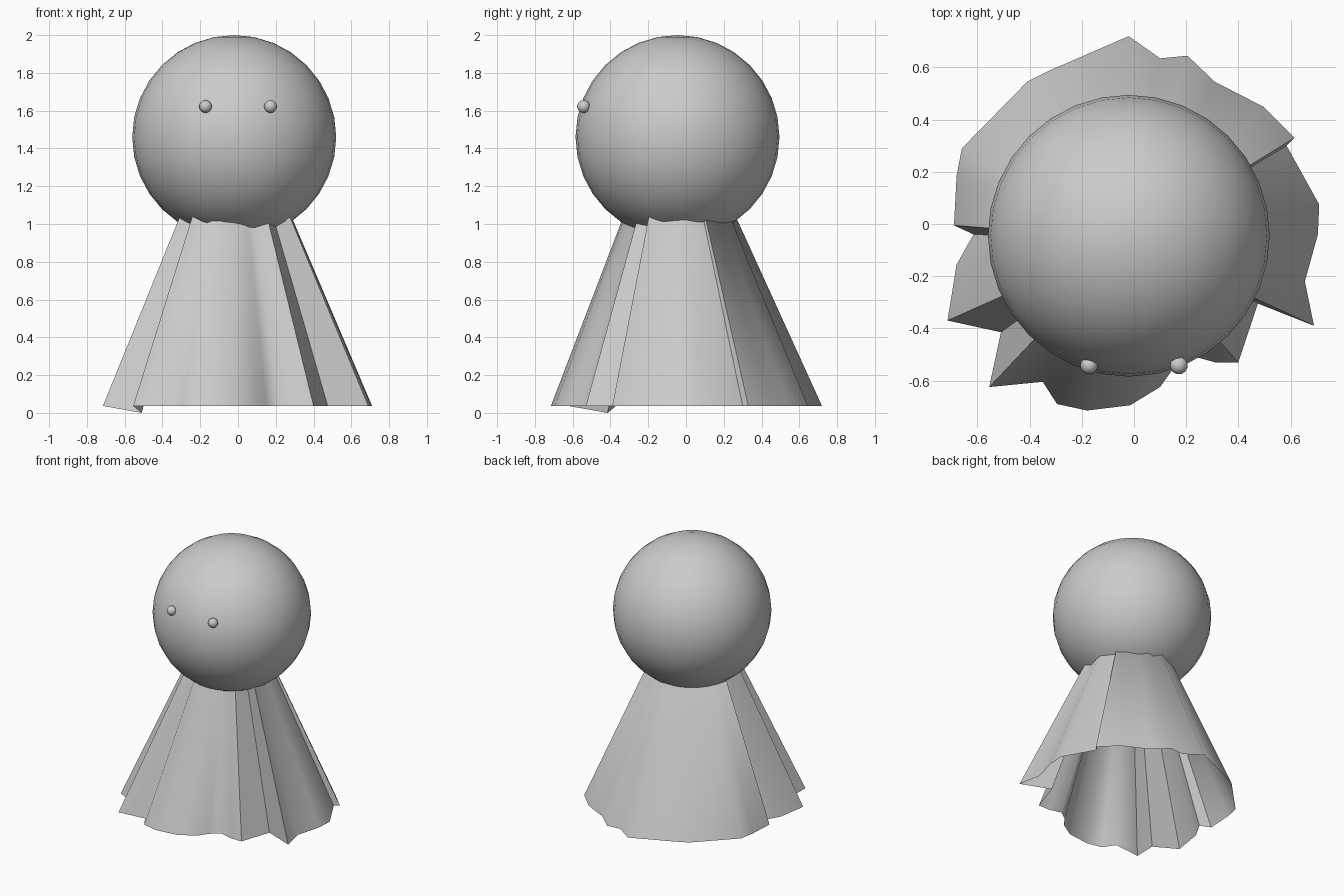
import bpy, bmesh, math

if "Cube" in bpy.data.objects:
    bpy.data.objects.remove(bpy.data.objects["Cube"])


def smooth(obj, angle):
    bpy.ops.object.select_all(action='DESELECT')
    obj.select_set(True)
    bpy.context.view_layer.objects.active = obj
    bpy.ops.object.shade_smooth_by_angle(angle=math.radians(angle))


def ball(name, centre, radius, segments, rings):
    bpy.ops.mesh.primitive_uv_sphere_add(segments=segments, ring_count=rings,
                                         radius=radius, location=centre)
    obj = bpy.context.object
    obj.name = name
    smooth(obj, 60)
    return obj


# Round head
ball("head", (-0.02, -0.045, 1.46), 0.54, 32, 16)

# Small bead eyes
for side, x in (("left", -0.172), ("right", 0.172)):
    ball(side + "_eye", (x, -0.542, 1.622), 0.034, 16, 10)

# Ragged hem of the cloth, clockwise from the back
hem = [
    (-0.02, 0.72), (0.10, 0.635), (0.205, 0.645), (0.31, 0.545),
    (0.495, 0.45), (0.615, 0.33), (0.585, 0.30), (0.71, 0.075),
    (0.705, -0.04), (0.655, -0.22), (0.69, -0.39), (0.475, -0.305),
    (0.40, -0.53), (0.31, -0.53), (0.22, -0.505), (0.15, -0.555),
    (0.10, -0.625), (-0.015, -0.695), (-0.18, -0.715), (-0.295, -0.69),
    (-0.35, -0.605), (-0.555, -0.625), (-0.51, -0.415), (-0.715, -0.37),
    (-0.68, -0.155), (-0.615, -0.04), (-0.69, -0.005), (-0.68, 0.185),
    (-0.66, 0.29), (-0.41, 0.545), (-0.32, 0.59),
]
LOW_FOLD = 22  # the one fold that touches the floor

# Open cloth cone, its tip hidden inside the head
bm = bmesh.new()
tip = bm.verts.new((-0.02, -0.06, 1.75))
ring = [bm.verts.new((x, y, 0.0 if i == LOW_FOLD else 0.037))
        for i, (x, y) in enumerate(hem)]
for i, v in enumerate(ring):
    bm.faces.new((v, tip, ring[(i + 1) % len(ring)]))
bm.normal_update()
if sum(f.normal.z for f in bm.faces) < 0:
    bmesh.ops.reverse_faces(bm, faces=bm.faces[:])
mesh = bpy.data.meshes.new("cloth_skirt")
bm.to_mesh(mesh)
bm.free()
skirt = bpy.data.objects.new("cloth_skirt", mesh)
bpy.context.collection.objects.link(skirt)
smooth(skirt, 60)
